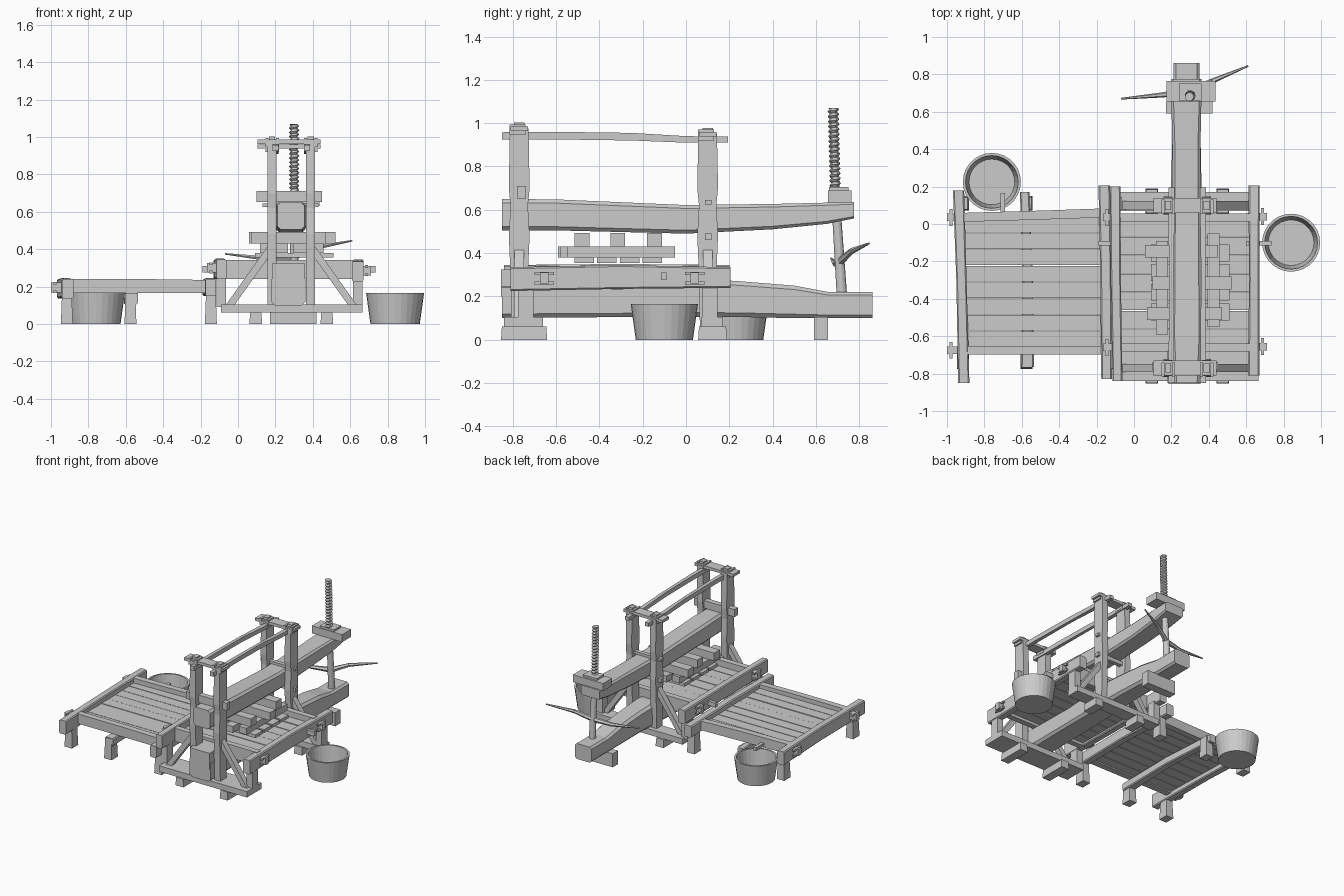
import bpy, bmesh, math, random
from mathutils import Vector

random.seed(4)
CX = 0.285  # centre line of the lever and its posts


def finish(name, bm):
    bmesh.ops.recalc_face_normals(bm, faces=bm.faces)
    me = bpy.data.meshes.new(name)
    bm.to_mesh(me)
    bm.free()
    ob = bpy.data.objects.new(name, me)
    bpy.context.collection.objects.link(ob)
    return ob


def skin(name, rings, cap=True, loop=False):
    """Join equal rings of points into a closed skin."""
    bm = bmesh.new()
    vs = [[bm.verts.new(p) for p in r] for r in rings]
    n = len(vs[0])
    pairs = list(zip(vs, vs[1:])) + ([(vs[-1], vs[0])] if loop else [])
    for a, b in pairs:
        for i in range(n):
            bm.faces.new((a[i], a[(i + 1) % n], b[(i + 1) % n], b[i]))
    if cap and not loop:
        bm.faces.new(vs[0])
        bm.faces.new(vs[-1])
    return finish(name, bm)


def box(name, x0, x1, y0, y1, z0, z1, flare=0.0):
    """Box; flare widens its foot."""
    return skin(name, [[(x0 - f, y0 - f, z), (x1 + f, y0 - f, z), (x1 + f, y1 + f, z), (x0 - f, y1 + f, z)]
                       for z, f in ((z0, flare), (z1, 0))])


def beam_y(name, secs):
    """Hewn timber along y from sections (y, x0, x1, z0, z1), with chamfered edges."""
    rings = []
    for y, a, b, c, d in secs:
        k = 0.12 * min(b - a, d - c)
        rings.append([(a + k, y, c), (b - k, y, c), (b, y, c + k), (b, y, d - k),
                      (b - k, y, d), (a + k, y, d), (a, y, d - k), (a, y, c + k)])
    return skin(name, rings)


def stick(name, a, b, w, h, w2=None, h2=None, sides=4):
    """Straight bar between two points, optionally tapered."""
    a, b = Vector(a), Vector(b)
    d = (b - a).normalized()
    u = d.cross(Vector((0, 1, 0)) if abs(d.y) < 0.9 else Vector((0, 0, 1))).normalized()
    v = d.cross(u)
    rings = []
    for p, ww, hh in ((a, w, h), (b, w2 or w, h2 or h)):
        ring = []
        for i in range(sides):
            t = 2 * math.pi * (i + 0.5) / sides
            s = 0.5 / math.cos(math.pi / sides)
            ring.append(p + u * ww * s * math.cos(t) + v * hh * s * math.sin(t))
        rings.append(ring)
    return skin(name, rings)


def planks(name, x0, x1, y0, y1, z0, z1, n):
    step = (y1 - y0) / n
    for i in range(n):
        j = random.uniform(-0.003, 0.003)
        box(name, x0, x1, y0 + i * step + 0.002, y0 + (i + 1) * step - 0.002, z0, z1 + j)


# lever beam and base beam
beam_y("lever_beam", [(-0.85, 0.21, 0.355, 0.505, 0.65), (-0.6, 0.2, 0.365, 0.505, 0.648),
                      (0.0, 0.205, 0.36, 0.49, 0.622), (0.4, 0.205, 0.355, 0.51, 0.627),
                      (0.65, 0.2, 0.36, 0.535, 0.633), (0.775, 0.2, 0.36, 0.56, 0.635)])
beam_y("base_beam", [(-0.85, 0.18, 0.36, 0.1, 0.26), (-0.3, 0.18, 0.36, 0.105, 0.25),
                     (0.1, 0.19, 0.36, 0.105, 0.28), (0.25, 0.2, 0.36, 0.105, 0.27),
                     (0.5, 0.205, 0.355, 0.1, 0.25), (0.66, 0.21, 0.35, 0.1, 0.22),
                     (0.86, 0.21, 0.35, 0.1, 0.22)])
box("base_beam_head", 0.185, 0.355, -0.855, -0.69, 0.2, 0.325)
box("rear_foot", 0.17, 0.42, 0.59, 0.655, 0, 0.105)

# front and rear post frames
for tag, y, top, sy0, sy1 in (("front", -0.77, 0.975, -0.84, -0.66), ("rear", 0.1, 0.95, 0.07, 0.17)):
    for s in (-1, 1):
        xa, xb = sorted((CX + s * 0.078, CX + s * 0.128))
        skin(tag + "_post", [[(xa, y - d, z), (xb, y - d, z), (xb, y + d, z), (xa, y + d, z)]
                             for z, d in ((0.06, 0.036), (0.3, 0.04), (0.48, 0.048), (0.62, 0.04),
                                          (0.7, 0.048), (top, 0.043))])
        box(tag + "_tenon", xa + 0.008, xb - 0.008, y - 0.024, y + 0.024, top, top + 0.028)
        for k in (-1, 1):
            xm = (xa + xb) / 2 + k * 0.028
            box(tag + "_cap_pin", xm - 0.008, xm + 0.008, y - 0.045, y + 0.03, top - 0.03, top + 0.02)
        # diagonal brace and sleeper foot
        stick(tag + "_brace", (CX + s * 0.335, y, 0.09), (CX + s * 0.1, y, 0.42), 0.038, 0.045)
        xf = CX + s * 0.19
        box(tag + "_sleeper_foot", xf - 0.03, xf + 0.03, sy0 - 0.01, sy1 + 0.015, 0, 0.062, 0.004)
    box(tag + "_cap", 0.105, 0.44, y - 0.04, y + 0.04, top - 0.012, top + 0.01)
    box(tag + "_sleeper", -0.09, 0.665, sy0, sy1, 0.06, 0.105)
box("front_cross_peg", 0.1, 0.45, -0.78, -0.738, 0.652, 0.71)
box("rear_cross_peg", 0.13, 0.43, 0.088, 0.118, 0.46, 0.49)
box("rear_upper_peg", 0.13, 0.43, 0.088, 0.118, 0.625, 0.645)

# top rails joining the two frames
for s in (-1, 1):
    x = CX + s * 0.085
    skin("top_rail", [[(x - w, y, a), (x + w, y, a), (x + w, y, b), (x - w, y, b)]
                      for y, a, b, w in ((-0.85, 0.925, 0.958, 0.016), (-0.6, 0.925, 0.96, 0.014),
                                         (-0.25, 0.92, 0.955, 0.012), (0.0, 0.91, 0.94, 0.016),
                                         (0.195, 0.91, 0.938, 0.016))])

# screw, nut block and turning handles
low, mid, high = Vector((0.3, 0.72, 0.2)), Vector((0.3, 0.69, 0.66)), Vector((0.3, 0.68, 1.07))
stick("screw_shaft", low, mid, 0.048, 0.048, 0.04, 0.04, 12)
rings = []
turns, sides = 18, 14
rows = turns * 4
for j in range(rows + 1):
    c = mid.lerp(high, j / rows)
    ring = []
    for i in range(sides):
        ph = (j / 4 - i / sides) % 1
        r = 0.017 + 0.022 * min(ph, 1 - ph)
        t = 2 * math.pi * i / sides
        ring.append((c.x + r * math.cos(t), c.y + r * math.sin(t), c.z))
    rings.append(ring)
skin("screw_thread", rings)
box("nut_block", 0.175, 0.435, 0.655, 0.765, 0.632, 0.69)
box("nut_collar", 0.24, 0.36, 0.66, 0.75, 0.685, 0.705)
hub = (0.3, 0.71, 0.36)
for pts in ([hub, (0.42, 0.765, 0.41), (0.61, 0.845, 0.445)],
            [hub, (0.15, 0.69, 0.35), (-0.07, 0.67, 0.375)]):
    stick("handle_inner", pts[0], pts[1], 0.034, 0.034, 0.024, 0.024, 6)
    stick("handle_outer", pts[1], pts[2], 0.024, 0.024, 0.008, 0.008, 6)

# pressing boards stacked under the lever
for y, x0, x1 in ((-0.48, 0.07, 0.47), (-0.315, 0.1, 0.52), (-0.145, 0.06, 0.45)):
    box("press_block", x0, x1, y - 0.034, y + 0.034, 0.43, 0.492)
for x, y0, y1 in ((0.15, -0.59, -0.09), (0.235, -0.56, -0.05), (0.33, -0.58, -0.07), (0.425, -0.55, -0.05)):
    box("press_board", x - 0.033, x + 0.033, y0, y1, 0.38, 0.43)
for y in (-0.47, -0.365, -0.26, -0.155):
    box("press_slat", 0.09, 0.51, y - 0.045, y + 0.045, 0.355, 0.38)


def tenon(name, x, y, z, s):
    """Through tenon with two locking pins; s is the outward direction."""
    box(name, min(x - s * 0.06, x + s * 0.042), max(x - s * 0.06, x + s * 0.042), y - 0.02, y + 0.02, z - 0.026, z + 0.026)
    for k in (-1, 1):
        xp = x + s * 0.02
        box(name + "_pin", xp - 0.008, xp + 0.008, y - 0.045, y + 0.045, z + k * 0.022 - 0.007, z + k * 0.022 + 0.007)


# pressing tray
planks("press_tray_floor", -0.08, 0.63, -0.66, 0.03, 0.262, 0.295, 7)
beam_y("press_tray_right_rail", [(-0.81, 0.61, 0.67, 0.225, 0.335), (-0.3, 0.615, 0.67, 0.235, 0.345),
                                 (0.205, 0.612, 0.672, 0.24, 0.335)])
beam_y("press_tray_left_rail", [(-0.84, -0.115, -0.062, 0.24, 0.345), (-0.3, -0.125, -0.07, 0.245, 0.35),
                                (0.2, -0.13, -0.072, 0.24, 0.345)])
for y in (-0.66, 0.035):
    box("press_tray_cross_rail", -0.09, 0.64, y - 0.022, y + 0.022, 0.24, 0.342)
    tenon("press_tray_tenon", 0.668, y + 0.005, 0.285, 1)
    tenon("press_tray_tenon", -0.125, y, 0.3, -1)
for y in (-0.74, 0.11):
    for x in (-0.09, 0.64):
        box("press_tray_support", x - 0.025, x + 0.025, y - 0.035, y + 0.035, 0.09, 0.26)
box("press_tray_spout", 0.6, 0.735, -0.115, -0.09, 0.275, 0.31)
box("press_tray_spout_left", -0.19, -0.1, -0.115, -0.09, 0.275, 0.31)

# lower collecting tray
planks("lower_tray_floor", -0.91, -0.15, -0.66, 0.04, 0.175, 0.205, 8)
beam_y("lower_tray_left_rail", [(-0.85, -0.94, -0.88, 0.135, 0.24), (-0.3, -0.95, -0.895, 0.14, 0.245),
                                (0.18, -0.968, -0.908, 0.135, 0.24)])
beam_y("lower_tray_right_rail", [(-0.83, -0.175, -0.118, 0.15, 0.24), (-0.3, -0.18, -0.12, 0.16, 0.245),
                                 (0.205, -0.19, -0.128, 0.15, 0.24)])
for y, rise in ((-0.675, 0.0), (0.035, 0.025)):
    skin("lower_tray_cross_rail", [[(x, y + d - 0.024, 0.165), (x, y + d + 0.024, 0.165),
                                    (x, y + d + 0.024, z), (x, y + d - 0.024, z)]
                                   for x, d, z in ((-0.93, 0, 0.24), (-0.5, rise * 0.5, 0.24), (-0.14, rise, 0.235))])
    tenon("lower_tray_tenon", -0.958, y, 0.195, -1)
beam_y("middle_bearer", [(-0.765, -0.605, -0.535, 0.105, 0.165), (-0.3, -0.595, -0.54, 0.115, 0.175),
                         (0.17, -0.61, -0.56, 0.105, 0.165)])
for x in (-0.915, -0.575, -0.145):
    for y in (-0.735, 0.11):
        box("lower_tray_leg", x - 0.026, x + 0.026, y - 0.033, y + 0.033, 0, 0.16, 0.006)
box("lower_tray_spout", -0.715, -0.69, 0.03, 0.165, 0.175, 0.2)

# staved buckets
for x, y in ((-0.76, 0.225), (0.84, -0.1)):
    prof = [(0.132, 0.0), (0.155, 0.165), (0.141, 0.165), (0.122, 0.02)]
    rings = [[(x + r * math.cos(i * math.pi / 14), y + r * math.sin(i * math.pi / 14), z)
              for i in range(28)] for r, z in prof]
    skin("bucket", rings)
